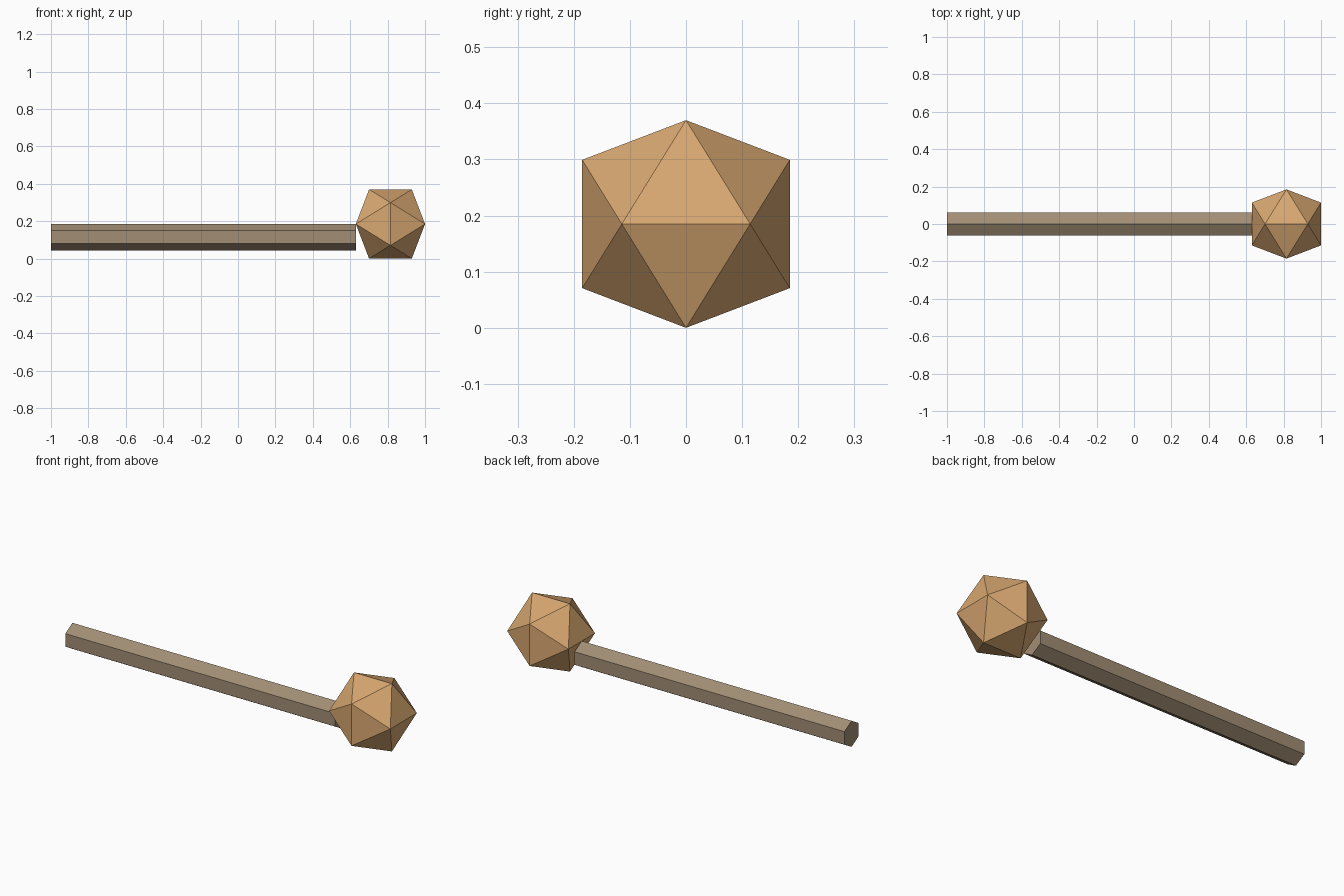
import bpy, bmesh, math
from mathutils import Vector

if "Cube" in bpy.data.objects:
    bpy.data.objects.remove(bpy.data.objects["Cube"])


def material(name, color):
    mat = bpy.data.materials.new(name)
    mat.diffuse_color = (*color, 1.0)
    mat.use_nodes = True
    mat.node_tree.nodes["Principled BSDF"].inputs["Base Color"].default_value = mat.diffuse_color
    return mat


def add_object(name, bm, mat):
    bmesh.ops.recalc_face_normals(bm, faces=bm.faces)
    mesh = bpy.data.meshes.new(name)
    bm.to_mesh(mesh)
    bm.free()
    mesh.materials.append(mat)
    obj = bpy.data.objects.new(name, mesh)
    bpy.context.collection.objects.link(obj)
    return obj


tan = material("light tan", (0.69, 0.39, 0.165))
brown = material("grey brown", (0.36, 0.27, 0.175))

# Faceted head: icosahedron made from three crossed golden rectangles
LONG = 0.185
SHORT = LONG / ((1 + math.sqrt(5)) / 2)
centre = Vector((0.815, 0, LONG))
bm = bmesh.new()
for s in (-SHORT, SHORT):
    for l in (-LONG, LONG):
        for corner in ((s, 0, l), (0, l, s), (l, s, 0)):
            bm.verts.new(centre + Vector(corner))
bmesh.ops.convex_hull(bm, input=bm.verts)
add_object("head", bm, tan)

# Handle: hexagonal bar with a ridge on top, ending at the side of the head
RADIUS = 0.071
X0, X1 = -1.0, 0.63
bm = bmesh.new()
ring = []
for i in range(6):
    a = math.radians(60 * i)
    ring.append(bm.verts.new((X0, RADIUS * math.sin(a), 0.115 + RADIUS * math.cos(a))))
cap = bm.faces.new(ring)
ext = bmesh.ops.extrude_face_region(bm, geom=[cap], use_keep_orig=True)
bmesh.ops.translate(bm, vec=(X1 - X0, 0, 0),
                    verts=[v for v in ext["geom"] if isinstance(v, bmesh.types.BMVert)])
add_object("handle", bm, brown)
